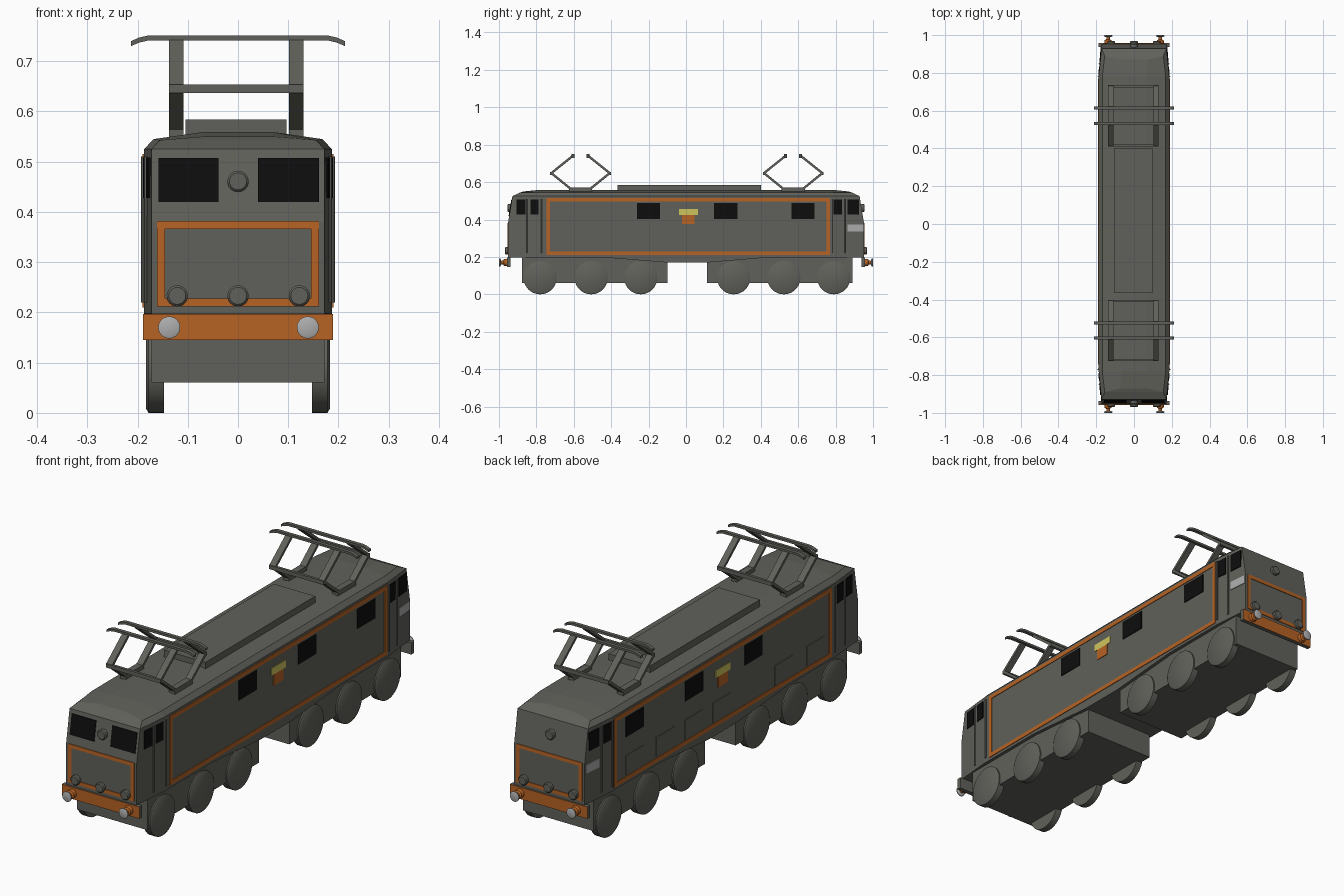
import bpy, bmesh, math
from mathutils import Vector, Matrix

if "Cube" in bpy.data.objects:
    bpy.data.objects.remove(bpy.data.objects["Cube"])


def material(name, r, g, b):
    m = bpy.data.materials.new(name)
    m.diffuse_color = (r, g, b, 1)
    m.use_nodes = True
    m.node_tree.nodes["Principled BSDF"].inputs["Base Color"].default_value = m.diffuse_color
    return m


GREY = material("body grey", 0.118, 0.12, 0.104)
ORANGE = material("orange trim", 0.47, 0.125, 0.018)
BLACK = material("window black", 0.004, 0.004, 0.004)
YELLOW = material("yellow plate", 0.62, 0.55, 0.11)
SILVER = material("light grey", 0.42, 0.42, 0.42)


def finish(name, bm, mat, smooth=False):
    bmesh.ops.recalc_face_normals(bm, faces=bm.faces)
    me = bpy.data.meshes.new(name)
    bm.to_mesh(me)
    bm.free()
    me.materials.append(mat)
    ob = bpy.data.objects.new(name, me)
    bpy.context.collection.objects.link(ob)
    if smooth:
        bpy.ops.object.select_all(action='DESELECT')
        ob.select_set(True)
        bpy.context.view_layer.objects.active = ob
        bpy.ops.object.shade_smooth_by_angle(angle=math.radians(35))
    return ob


def loft(name, rings, mat):
    """Skin a list of equal closed rings and cap both ends."""
    bm = bmesh.new()
    vs = [[bm.verts.new(p) for p in ring] for ring in rings]
    n = len(rings[0])
    for a, b in zip(vs, vs[1:]):
        for i in range(n):
            j = (i + 1) % n
            bm.faces.new((a[i], a[j], b[j], b[i]))
    for ring in (vs[0], vs[-1]):
        for i in range(n // 2 - 1):
            bm.faces.new((ring[i], ring[i + 1], ring[n - 2 - i], ring[n - 1 - i]))
    return finish(name, bm, mat)


def box(name, lo, hi, mat):
    rings = [[(x, lo[1], lo[2]), (x, hi[1], lo[2]), (x, hi[1], hi[2]), (x, lo[1], hi[2])]
             for x in (lo[0], hi[0])]
    return loft(name, rings, mat)


def turned(name, centre, axis, profile, mat, sides=32):
    """Revolve (distance, radius) pairs around an axis through centre."""
    rot = Vector((0, 0, 1)).rotation_difference(Vector(axis)).to_matrix().to_4x4()
    mx = Matrix.Translation(centre) @ rot
    bm = bmesh.new()
    rings = [[bm.verts.new(mx @ Vector((r * math.cos(2 * math.pi * i / sides),
                                        r * math.sin(2 * math.pi * i / sides), d)))
              for i in range(sides)] for d, r in profile]
    for a, b in zip(rings, rings[1:]):
        for i in range(sides):
            j = (i + 1) % sides
            bm.faces.new((a[i], a[j], b[j], b[i]))
    bm.faces.new(rings[0])
    bm.faces.new(rings[-1])
    return finish(name, bm, mat, True)


# Surface rules of the body shell
def side_x(y):
    return 0.187 - 0.015 * max(0, (abs(y) - 0.78) / 0.172)


def end_y(z):
    return 0.952 - 0.024 * max(0, (z - 0.38) / 0.145)


def side_plate(name, s, y0, y1, z0, z1, mat, t=0.003):
    quad = [(y0, z0), (y1, z0), (y1, z1), (y0, z1)]
    loft(name, [[(s * (side_x(y) + d), y, z) for y, z in quad] for d in (-0.004, t)], mat)


def end_plate(name, s, x0, x1, z0, z1, mat, t=0.003):
    quad = [(x0, z0), (x1, z0), (x1, z1), (x0, z1)]
    loft(name, [[(x, s * (end_y(z) + d), z) for x, z in quad] for d in (-0.004, t)], mat)


def frame(plate, name, s, a0, a1, z0, z1, w):
    plate(name + "_bottom", s, a0, a1, z0, z0 + w, ORANGE)
    plate(name + "_top", s, a0, a1, z1 - w, z1, ORANGE)
    plate(name + "_edge_a", s, a0, a0 + w, z0 + w, z1 - w, ORANGE)
    plate(name + "_edge_b", s, a1 - w, a1, z0 + w, z1 - w, ORANGE)


# Body shell: cross-sections along y, ends raked back at the top
def section(y, zb):
    half = [(side_x(y), y, zb), (side_x(y), y, 0.38), (side_x(y), y, 0.525),
            (0.168, y, 0.545), (0.07, y, 0.559)]
    return half + [(-x, yy, z) for x, yy, z in reversed(half)]


def end_section(s):
    half = [(0.172, 0.952, 0.198), (0.172, 0.952, 0.38), (0.172, 0.928, 0.525),
            (0.155, 0.89, 0.543), (0.07, 0.87, 0.55)]
    half = [(x, s * y, z) for x, y, z in half]
    return half + [(-x, y, z) for x, y, z in reversed(half)]


loft("body_shell", [end_section(-1)] +
     [section(y, zb) for y, zb in ((-0.78, 0.198), (-0.45, 0.198), (-0.1, 0.17),
                                   (0.11, 0.17), (0.45, 0.198), (0.78, 0.198))] +
     [end_section(1)], GREY)
box("roof_hatch", (-0.105, -0.365, 0.55), (0.097, 0.4, 0.584), GREY)

# Bogies and wheels
for label, y0, y1 in (("front", -0.878, -0.1), ("rear", 0.112, 0.89)):
    box(label + "_bogie", (-0.172, y0, 0.06), (0.172, y1, 0.205), GREY)
for i, y in enumerate((-0.78, -0.507, -0.242, 0.255, 0.523, 0.79)):
    for s in (-1, 1):
        turned(f"wheel_{i}", (s * 0.147, y, 0.0885), (s, 0, 0),
               [(0, 0.0885), (0.031, 0.0885), (0.036, 0.08)], GREY, 40)

# Sides: lining, windows, crest plates, cab doors
for s in (-1, 1):
    frame(side_plate, "side_lining", s, -0.745, 0.77, 0.21, 0.515, 0.018)
    for y0 in (-0.263, 0.151, 0.563):
        side_plate("side_window", s, y0, y0 + 0.124, 0.402, 0.488, BLACK)
    side_plate("yellow_plate", s, -0.038, 0.064, 0.424, 0.456, YELLOW)
    side_plate("orange_plate", s, -0.022, 0.046, 0.375, 0.424, ORANGE)
    for y0, y1 in ((-0.906, -0.858), (-0.832, -0.788), (0.788, 0.834), (0.863, 0.925)):
        side_plate("cab_window", s, y0, y1, 0.428, 0.508, BLACK)
    side_plate("rear_cab_panel", s, 0.863, 0.948, 0.335, 0.374, SILVER)
    for y in (-0.848, -0.77, 0.782, 0.848):
        turned("handrail", (s * (side_x(y) + 0.002), y, 0.22), (0, 0, 1),
               [(0, 0.004), (0.29, 0.004)], GREY, 8)
# Grille panels on the left side only
for y in (0.626, 0.414, 0.215, 0.02, -0.41, -0.634):
    side_plate("grille_panel", -1, y - 0.062, y + 0.062, 0.235, 0.32, GREY)

# Cab ends: lining, lamps, buffer beam and buffers
for s in (-1, 1):
    frame(end_plate, "end_lining", s, -0.161, 0.161, 0.212, 0.382, 0.016)
    for x, z in ((0, 0.461), (-0.121, 0.233), (0, 0.233), (0.122, 0.233)):
        turned("lamp", (x, s * (end_y(z) - 0.01), z), (0, s, 0),
               [(0, 0.021), (0.022, 0.021), (0.026, 0.017)], GREY, 24)
    ys = sorted((s * 0.938, s * 0.956))
    box("buffer_beam", (-0.189, ys[0], 0.145), (0.189, ys[1], 0.197), GREY)
    ys = sorted((s * 0.955, s * 0.958))
    box("buffer_beam_face", (-0.189, ys[0], 0.145), (0.189, ys[1], 0.197), ORANGE)
    for x in (-0.137, 0.139):
        turned("buffer_stem", (x, s * 0.955, 0.17), (0, s, 0),
               [(0, 0.02), (0.018, 0.018), (0.022, 0.01), (0.04, 0.009)], ORANGE, 24)
        turned("buffer_head", (x, s * 0.99, 0.17), (0, s, 0),
               [(0, 0.014), (0.004, 0.022), (0.008, 0.022), (0.01, 0.018)], SILVER, 24)
# Windscreens on the front end only
for x0, x1 in ((-0.158, -0.039), (0.04, 0.161)):
    end_plate("windscreen", -1, x0, x1, 0.42, 0.507, BLACK)


# Pantographs: bent arms, knee bars and horned contact bars
def arm(name, x0, x1, p, q, w=0.006):
    d = Vector((q[0] - p[0], q[1] - p[1])).normalized() * w
    n = Vector((-d.y, d.x))
    quad = [Vector(p) - n, Vector(q) - n, Vector(q) + n, Vector(p) + n]
    loft(name, [[(x, v.x, v.y) for v in quad] for x in (x0, x1)], GREY)


for c in (-0.564, 0.573):
    for s in (-1, 1):
        base, knee, top = (c + s * 0.055, 0.566), (c + s * 0.156, 0.648), (c + s * 0.04, 0.741)
        for x0, x1 in ((-0.137, -0.108), (0.102, 0.13)):
            arm("pantograph_lower_arm", x0, x1, base, knee)
            arm("pantograph_upper_arm", x0, x1, knee, top)
        box("pantograph_knee_bar", (-0.137, knee[0] - 0.006, 0.637),
            (0.13, knee[0] + 0.006, 0.654), GREY)
        path = [(-0.213, 0.735), (-0.197, 0.742), (-0.18, 0.746),
                (0.18, 0.746), (0.197, 0.742), (0.213, 0.735)]
        loft("contact_bar", [[(x, top[0] - 0.008, z - 0.005), (x, top[0] + 0.008, z - 0.005),
                              (x, top[0] + 0.008, z + 0.005), (x, top[0] - 0.008, z + 0.005)]
                             for x, z in path], GREY)
    for x0, x1 in ((-0.137, -0.108), (0.102, 0.13)):
        box("pantograph_base", (x0, c - 0.062, 0.548), (x1, c + 0.062, 0.572), GREY)
